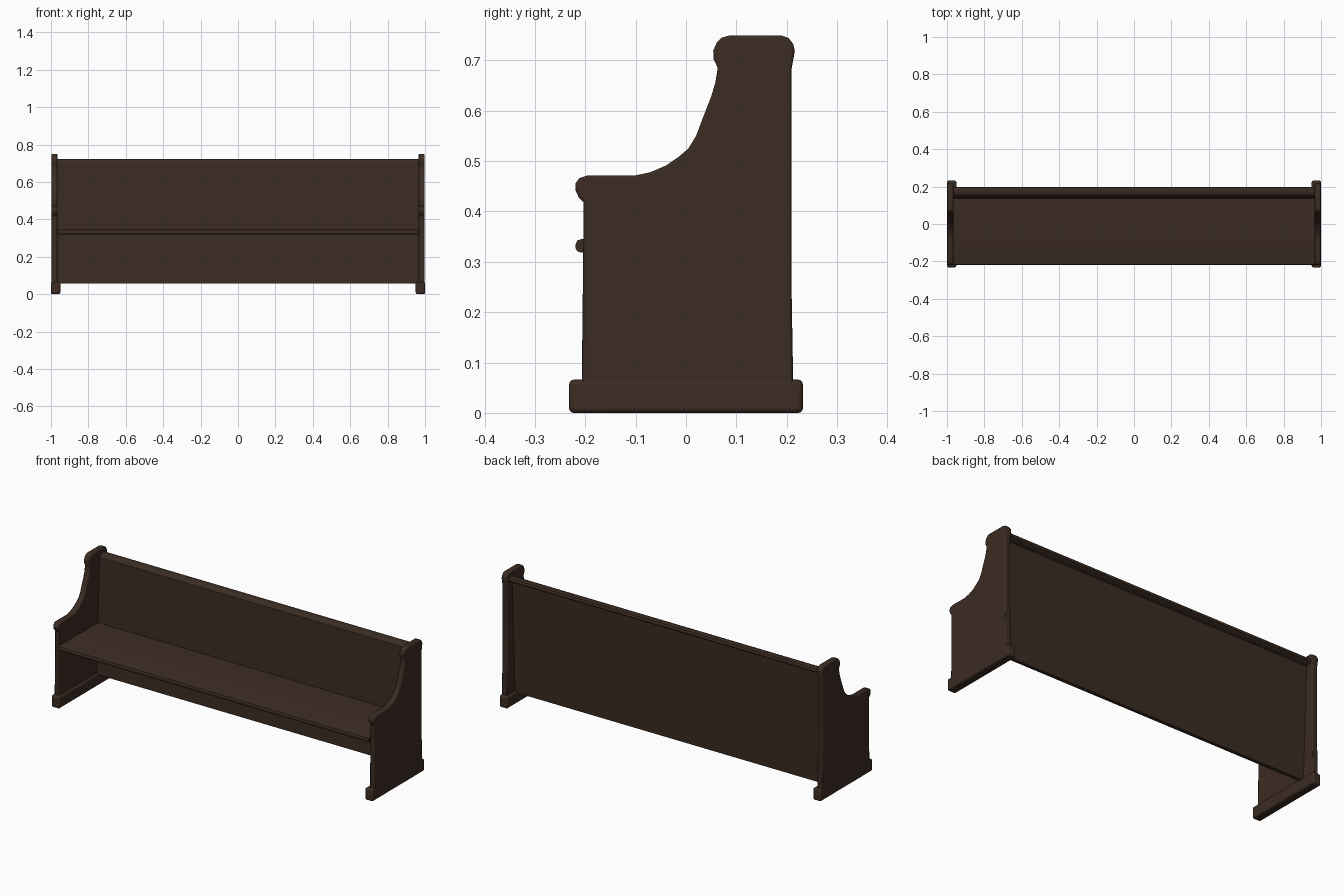
import bpy, bmesh, math

if "Cube" in bpy.data.objects:
    bpy.data.objects.remove(bpy.data.objects["Cube"])

wood = bpy.data.materials.new("dark brown wood")
wood.diffuse_color = (0.044, 0.025, 0.0165, 1.0)
wood.use_nodes = True
wood.node_tree.nodes["Principled BSDF"].inputs["Base Color"].default_value = wood.diffuse_color


def extrude_profile(name, profile, x0, x1, bevel=0.0, segments=2, mirror=False):
    """Sweep a (y, z) outline along x, soften its edges, optionally mirror it."""
    bm = bmesh.new()
    start = [bm.verts.new((x0, y, z)) for y, z in profile]
    end = [bm.verts.new((x1, y, z)) for y, z in profile]
    bm.faces.new(start)
    bm.faces.new(end[::-1])
    n = len(profile)
    for i in range(n):
        j = (i + 1) % n
        bm.faces.new((start[i], end[i], end[j], start[j]))
    bmesh.ops.recalc_face_normals(bm, faces=bm.faces[:])
    mesh = bpy.data.meshes.new(name)
    bm.to_mesh(mesh)
    bm.free()
    mesh.materials.append(wood)
    obj = bpy.data.objects.new(name, mesh)
    bpy.context.collection.objects.link(obj)
    bpy.ops.object.select_all(action='DESELECT')
    obj.select_set(True)
    bpy.context.view_layer.objects.active = obj
    if bevel:
        mod = obj.modifiers.new("soft edges", 'BEVEL')
        mod.width = bevel
        mod.segments = segments
        mod.limit_method = 'ANGLE'
        mod.angle_limit = math.radians(50)
    if mirror:
        mod = obj.modifiers.new("other side", 'MIRROR')
        mod.use_axis = (True, False, False)
    bpy.ops.object.shade_smooth_by_angle(angle=math.radians(40))
    return obj


def rect(y0, y1, z0, z1):
    return [(y0, z0), (y1, z0), (y1, z1), (y0, z1)]


# Scrolled end panels: armrest nose, sweeping curve, rounded headpiece
end_outline = [
    (-0.207, 0.05), (-0.203, 0.418), (-0.213, 0.428), (-0.219, 0.441),
    (-0.219, 0.456), (-0.212, 0.466), (-0.197, 0.471), (-0.102, 0.471),
    (-0.070, 0.478), (-0.040, 0.491), (-0.015, 0.508), (0.005, 0.525),
    (0.020, 0.550), (0.034, 0.587), (0.050, 0.628), (0.058, 0.655),
    (0.063, 0.685), (0.055, 0.702), (0.054, 0.719), (0.061, 0.735),
    (0.071, 0.745), (0.085, 0.749), (0.190, 0.749), (0.204, 0.744),
    (0.213, 0.732), (0.216, 0.718), (0.209, 0.680), (0.209, 0.280),
    (0.213, 0.05)]
extrude_profile("end_panel", end_outline, 0.964, 0.998, 0.005, 2, True)

# Plinth feet under the end panels
extrude_profile("foot", rect(-0.232, 0.232, 0.0, 0.066), 0.950, 1.0, 0.009, 3, True)

# Seat board with a rounded front nosing
seat_outline = [
    (0.150, 0.320), (0.150, 0.344), (-0.208, 0.345), (-0.216, 0.342),
    (-0.219, 0.335), (-0.219, 0.327), (-0.216, 0.321), (-0.208, 0.318)]
extrude_profile("seat", seat_outline, -0.966, 0.966)

# Backrest board running from near the floor up into the rail
back_outline = [(0.122, 0.057), (0.142, 0.057), (0.167, 0.705), (0.146, 0.705)]
extrude_profile("backrest", back_outline, -0.966, 0.966)

# Rounded top rail overhanging the rear of the backrest
rail_outline = [
    (0.146, 0.690), (0.148, 0.706), (0.155, 0.716), (0.168, 0.722),
    (0.186, 0.723), (0.195, 0.720), (0.199, 0.713), (0.198, 0.704),
    (0.190, 0.697), (0.165, 0.690)]
extrude_profile("top_rail", rail_outline, -0.966, 0.966)
